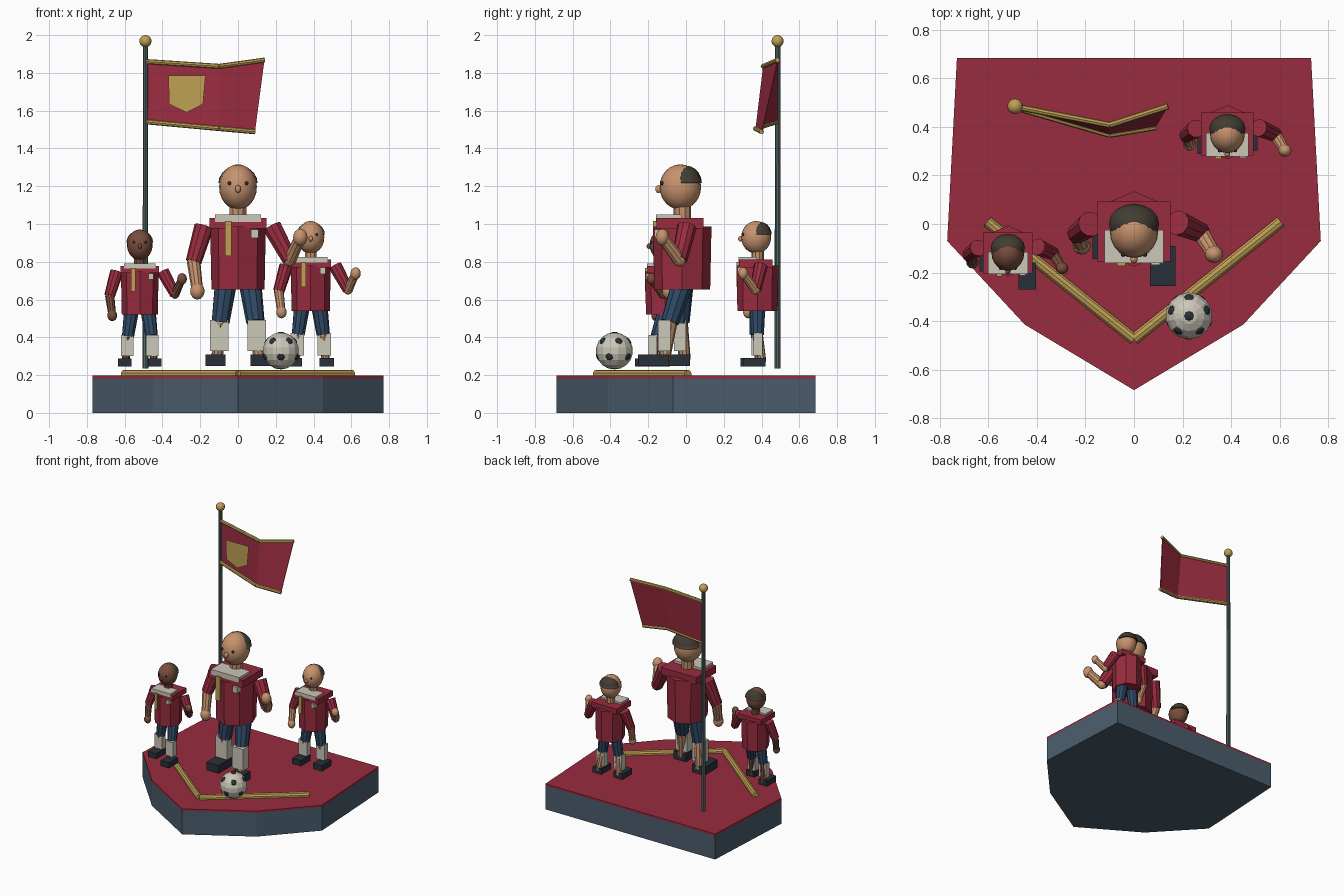
import bpy, bmesh, math
from mathutils import Matrix, Vector

if "Cube" in bpy.data.objects:
    bpy.data.objects.remove(bpy.data.objects["Cube"])


def material(name, rgb):
    m = bpy.data.materials.new(name)
    m.diffuse_color = (*rgb, 1)
    m.use_nodes = True
    m.node_tree.nodes["Principled BSDF"].inputs["Base Color"].default_value = m.diffuse_color
    return m


RED = material("red", (.32, .025, .05))
SLATE = material("slate", (.07, .11, .15))
GOLD = material("gold", (.52, .35, .09))
WHITE = material("white", (.6, .57, .48))
TAN = material("tan_skin", (.57, .29, .155))
BROWN = material("brown_skin", (.19, .075, .045))
HAIR = material("hair", (.055, .045, .033))
BLUE = material("blue", (.028, .068, .13))
DARK = material("dark", (.022, .03, .04))
STEEL = material("steel", (.1, .145, .15))
I = Matrix.Identity(4)


def finish(name, bm, mat, T=I, smooth=False):
    bmesh.ops.transform(bm, matrix=T, verts=bm.verts)
    for f in bm.faces:
        f.smooth = smooth
    me = bpy.data.meshes.new(name)
    bm.to_mesh(me)
    bm.free()
    me.materials.append(mat)
    ob = bpy.data.objects.new(name, me)
    bpy.context.collection.objects.link(ob)
    return ob


def box(name, lo, hi, mat, T=I):
    lo, hi = Vector(lo), Vector(hi)
    bm = bmesh.new()
    bmesh.ops.create_cube(bm, size=1)
    M = Matrix.Translation((lo + hi) / 2) @ Matrix.Diagonal((*(hi - lo), 1))
    return finish(name, bm, mat, T @ M)


def ball(name, c, r, mat, T=I, seg=16, rings=10, rot=I, half=False, smooth=True):
    bm = bmesh.new()
    bmesh.ops.create_uvsphere(bm, u_segments=seg, v_segments=rings, radius=1)
    if half:
        cut = bmesh.ops.bisect_plane(bm, geom=bm.verts[:] + bm.edges[:] + bm.faces[:],
                                     plane_co=(0, 0, 0), plane_no=(0, 0, 1), clear_inner=True)
        bmesh.ops.contextual_create(bm, geom=[e for e in bm.edges if e.is_boundary])
    r = r if isinstance(r, tuple) else (r, r, r)
    return finish(name, bm, mat, T @ Matrix.Translation(c) @ rot @ Matrix.Diagonal((*r, 1)), smooth)


def rod(name, a, b, r1, r2, mat, T=I, seg=10):
    a, b = Vector(a), Vector(b)
    bm = bmesh.new()
    bmesh.ops.create_cone(bm, cap_ends=True, segments=seg, radius1=r1, radius2=r2, depth=(b - a).length)
    q = (b - a).to_track_quat('Z', 'Y').to_matrix().to_4x4()
    return finish(name, bm, mat, T @ Matrix.Translation((a + b) / 2) @ q)


def sheet(name, rows, mat):
    bm = bmesh.new()
    for poly in rows:
        bm.faces.new([bm.verts.new(p) for p in poly])
    bmesh.ops.remove_doubles(bm, verts=bm.verts, dist=1e-4)
    return finish(name, bm, mat)


# shield-shaped base with red top
half = [(.73, .685), (.77, -.07), (.45, -.415)]
outline = half + [(0, -.685)] + [(-x, y) for x, y in reversed(half)]


def slab(name, z0, z1, mat):
    bm = bmesh.new()
    f = bm.faces.new([bm.verts.new((x, y, z0)) for x, y in outline])
    up = bmesh.ops.extrude_face_region(bm, geom=[f])["geom"]
    bmesh.ops.translate(bm, vec=(0, 0, z1 - z0), verts=[v for v in up if isinstance(v, bmesh.types.BMVert)])
    bmesh.ops.recalc_face_normals(bm, faces=bm.faces)
    finish(name, bm, mat)


slab("base", 0, .183, SLATE)
slab("base_top", .183, .198, RED)

# gold chevron on the base
for s in (-1, 1):
    rod("chevron_bar", (0, -.475, .204), (s * .605, .01, .204), .024, .024, GOLD)

# flag pole, finial and folded flag
rod("flag_pole", (-.49, .485, .235), (-.49, .485, 1.96), .016, .014, STEEL)
ball("pole_finial", (-.49, .485, 1.968), .032, GOLD)
top = [(-.48, .482, 1.86), (-.1, .408, 1.835), (.14, .485, 1.868)]
low = [(-.48, .478, 1.54), (-.1, .368, 1.505), (.09, .4, 1.488)]
flag = sheet("flag", [(low[i], low[i + 1], top[i + 1], top[i]) for i in (0, 1)], RED)
solid = flag.modifiers.new("thickness", 'SOLIDIFY')
solid.thickness = .006
for edge in (top, low):
    for a, b in zip(edge, edge[1:]):
        rod("flag_trim", a, b, .013, .013, GOLD, seg=8)
sheet("flag_emblem", [[(x, .378, z) for x, z in
      [(-.365, 1.635), (-.272, 1.59), (-.185, 1.635), (-.172, 1.785), (-.368, 1.785)]]], GOLD)


# one player; pose is shared, right foot steps forward by a set amount
def player(x, y, s, skin, step):
    T = Matrix.Translation((x, y, .245)) @ Matrix.Scale(s, 4) @ Matrix.Translation((0, 0, -.245))
    # head
    ball("head", (0, -.03, 1.196), (.1, .11, .12), skin, T, 20, 12)
    ball("hair", (0, -.0, 1.216), (.104, .084, .093), HAIR, T, 16, 10, half=True)
    ball("nose", (0, -.145, 1.185), (.016, .018, .021), skin, T, 10, 6)
    for sx in (-1, 1):
        ball("eye", (sx * .045, -.126, 1.216), .01, DARK, T, 8, 6)
    rod("neck", (0, -.02, 1.02), (0, -.02, 1.11), .046, .046, skin, T)
    # jersey
    bm = bmesh.new()
    bmesh.ops.create_cone(bm, cap_ends=True, segments=8, radius1=.148, radius2=.155, depth=.335)
    finish("jersey", bm, RED, T @ Matrix.Translation((0, -.02, .82)) @ Matrix.Diagonal((.95, 1, 1, 1)))
    box("shoulder_yoke", (-.15, -.155, .975), (.15, .092, 1.032), RED, T)
    box("collar", (-.122, -.16, 1.01), (.122, -.025, 1.05), WHITE, T)
    box("scarf_strip", (-.07, -.174, .83), (-.035, -.145, 1.015), GOLD, T)
    box("chest_badge", (.07, -.168, .925), (.108, -.125, .972), WHITE, T)
    # lowered arm and raised arm
    for sh, el, ha in (((-.18, 0, .985), (-.235, -.04, .8), (-.215, -.09, .645)),
                       ((.18, .005, .985), (.275, -.035, .81), (.33, -.125, .93))):
        rod("sleeve", sh, el, .052, .042, RED, T)
        ball("elbow", el, .036, skin, T, 10, 6)
        rod("forearm", el, ha, .036, .03, skin, T)
        ball("hand", ha, (.038, .036, .045), skin, T, 12, 8)
    # legs
    for sx, d in ((-1, 0), (1, step)):
        knee = Vector((sx * .092, -.03 + d * .5, .48))
        ankle = Vector((sx * .112, -.005 + d, .28))
        rod("trouser_leg", (sx * .065, -.02, .68), knee, .06, .049, BLUE, T)
        rod("shin", knee, ankle, .04, .03, skin, T)
        mid = (knee + ankle) / 2 + Vector((-sx * .003, -.012, .03))
        tilt = (knee - ankle).to_track_quat('Z', 'Y').to_matrix().to_4x4()
        box("shin_guard", mid - Vector((.049, .035, .083)), mid + Vector((.049, .03, .083)), WHITE, T)
        box("shoe", (sx * .118 - .053, -.145 + d, .247), (sx * .118 + .053, .02 + d, .31), DARK, T)


player(0, 0, 1, TAN, -.11)
player(.385, .393, .72, TAN, .02)
player(-.52, -.098, .678, BROWN, -.11)

# ball with dark patches
C = Vector((.227, -.379, .328))
ball("ball", C, .098, WHITE, seg=14, rings=9, smooth=False)
for az in range(0, 360, 72):
    for el, off in ((35, 18), (-20, 54)):
        a, e = math.radians(az + off), math.radians(el)
        n = Vector((math.cos(a) * math.cos(e), math.sin(a) * math.cos(e), math.sin(e)))
        ball("ball_patch", C + n * .094, (.02, .02, .007), DARK, seg=8, rings=6,
             rot=n.to_track_quat('Z', 'Y').to_matrix().to_4x4())
ball("ball_patch", C + Vector((0, 0, .094)), (.02, .02, .007), DARK, seg=8, rings=6)
